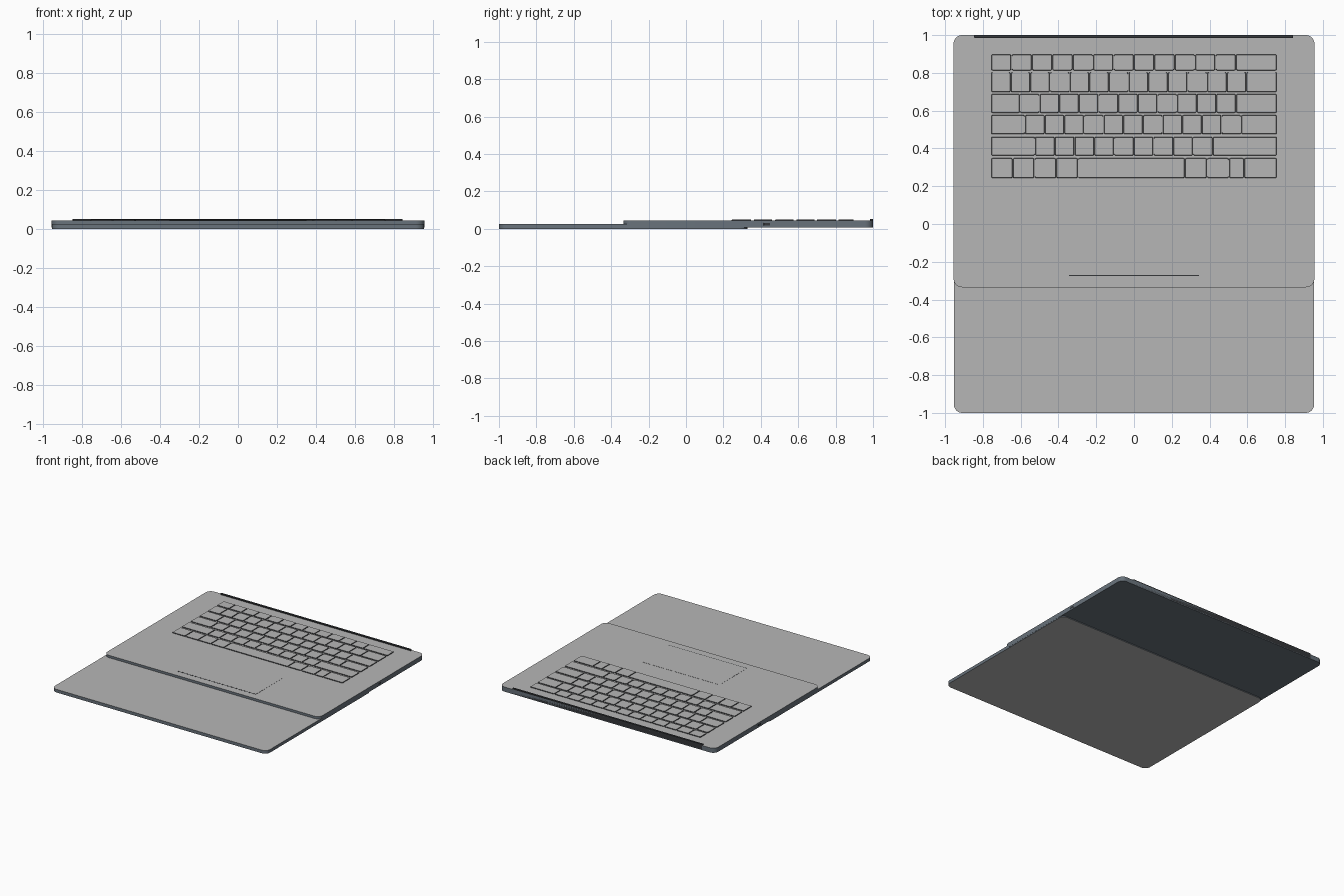
import bpy
import bmesh
from math import cos, sin, pi, radians

cube = bpy.data.objects.get("Cube")
if cube:
    bpy.data.objects.remove(cube, do_unlink=True)


def material(name, rgb):
    mat = bpy.data.materials.new(name)
    mat.use_nodes = True
    color = (*rgb, 1.0)
    mat.diffuse_color = color
    mat.node_tree.nodes["Principled BSDF"].inputs["Base Color"].default_value = color
    return mat


GRAY = material("light gray metal", (0.47, 0.47, 0.47))
SLATE = material("slate edge", (0.14, 0.17, 0.20))
BLACK = material("near black", (0.035, 0.038, 0.042))


def outline(x0, x1, y0, y1, r, steps):
    """Counter-clockwise rounded rectangle."""
    centers = [(x1 - r, y1 - r), (x0 + r, y1 - r), (x0 + r, y0 + r), (x1 - r, y0 + r)]
    points = []
    for quarter, (cx, cy) in enumerate(centers):
        for i in range(steps + 1):
            a = (quarter + i / steps) * pi / 2
            points.append((cx + r * cos(a), cy + r * sin(a)))
    return points


def add_slab(bm, x, y, z, r, taper=0.0, steps=8):
    """Rounded slab whose upper outline is drawn in by the taper."""
    lower = outline(*x, *y, r, steps)
    upper = outline(x[0] + taper, x[1] - taper, y[0] + taper, y[1] - taper, r, steps)
    bottom = [bm.verts.new((*p, z[0])) for p in lower]
    top = [bm.verts.new((*p, z[1])) for p in upper]
    bm.faces.new(top)
    bm.faces.new(bottom[::-1])
    n = len(top)
    for i in range(n):
        j = (i + 1) % n
        bm.faces.new((bottom[i], bottom[j], top[j], top[i]))


def finish(name, bm, mats, rule=lambda normal: 0):
    """Turn the bmesh into an object, colouring faces by their direction."""
    bm.normal_update()
    for face in bm.faces:
        face.material_index = rule(face.normal)
    mesh = bpy.data.meshes.new(name)
    bm.to_mesh(mesh)
    bm.free()
    for mat in mats:
        mesh.materials.append(mat)
    obj = bpy.data.objects.new(name, mesh)
    bpy.context.collection.objects.link(obj)
    bpy.ops.object.select_all(action="DESELECT")
    obj.select_set(True)
    bpy.context.view_layer.objects.active = obj
    bpy.ops.object.shade_smooth_by_angle(angle=radians(30))
    return obj


def slab(name, x, y, z, r, mats, rule=lambda normal: 0, taper=0.0):
    bm = bmesh.new()
    add_slab(bm, x, y, z, r, taper)
    return finish(name, bm, mats, rule)


def top_only(normal):
    return 0 if normal.z > 0.9 else 1


def top_and_bottom(normal):
    return 0 if abs(normal.z) > 0.9 else 1


# Lid lying flat, partly under the base
slab("lid", (-0.954, 0.954), (-1, 0.33), (0, 0.025), 0.045, [GRAY, SLATE], top_and_bottom)

# Keyboard base
DECK = 0.044
slab("base", (-0.955, 0.955), (-0.335, 1), (0.007, DECK), 0.045, [GRAY, SLATE], top_only)

# Hinge bar along the back edge
bm = bmesh.new()
add_slab(bm, (-0.847, 0.843), (0.984, 1.0), (0.012, 0.052), 0.006)
finish("hinge_bar", bm, [BLACK])

# Trackpad with a dark front seam
slab("trackpad", (-0.35, 0.35), (-0.27, 0.075), (DECK - 0.002, DECK + 0.001), 0.01,
     [GRAY, BLACK], top_only)
slab("trackpad_seam", (-0.345, 0.345), (-0.276, -0.269), (DECK - 0.002, DECK + 0.0005),
     0.002, [BLACK])

# Key rows: front y, back y, then key widths; the last key fills the row
LEFT, RIGHT = -0.757, 0.757
rows = [
    (0.813, 0.898, [0.108] * 12),
    (0.698, 0.804, [0.104] * 13),
    (0.588, 0.689, [0.153] + [0.104] * 11),
    (0.475, 0.577, [0.180] + [0.104] * 11),
    (0.362, 0.462, [0.233] + [0.1045] * 9),
    (0.243, 0.349, [0.115] * 4 + [0.566] + [0.117] * 2 + [0.08]),
]
for number, (front, back, widths) in enumerate(rows, 1):
    bm = bmesh.new()
    x = LEFT
    for width in widths + [RIGHT - LEFT - sum(widths)]:
        add_slab(bm, (x + 0.001, x + width - 0.001), (front, back),
                 (DECK - 0.002, DECK + 0.005), 0.006, taper=0.003, steps=3)
        x += width
    finish(f"key_row_{number}", bm, [GRAY, BLACK], top_only)

# Small side ports
for side, name in ((1, "left_port"), (-1, "right_port")):
    inner, outer = sorted((side * 0.950, side * 0.956))
    slab(name, (inner, outer), (0.415, 0.45), (0.018, 0.032), 0.002, [BLACK])
